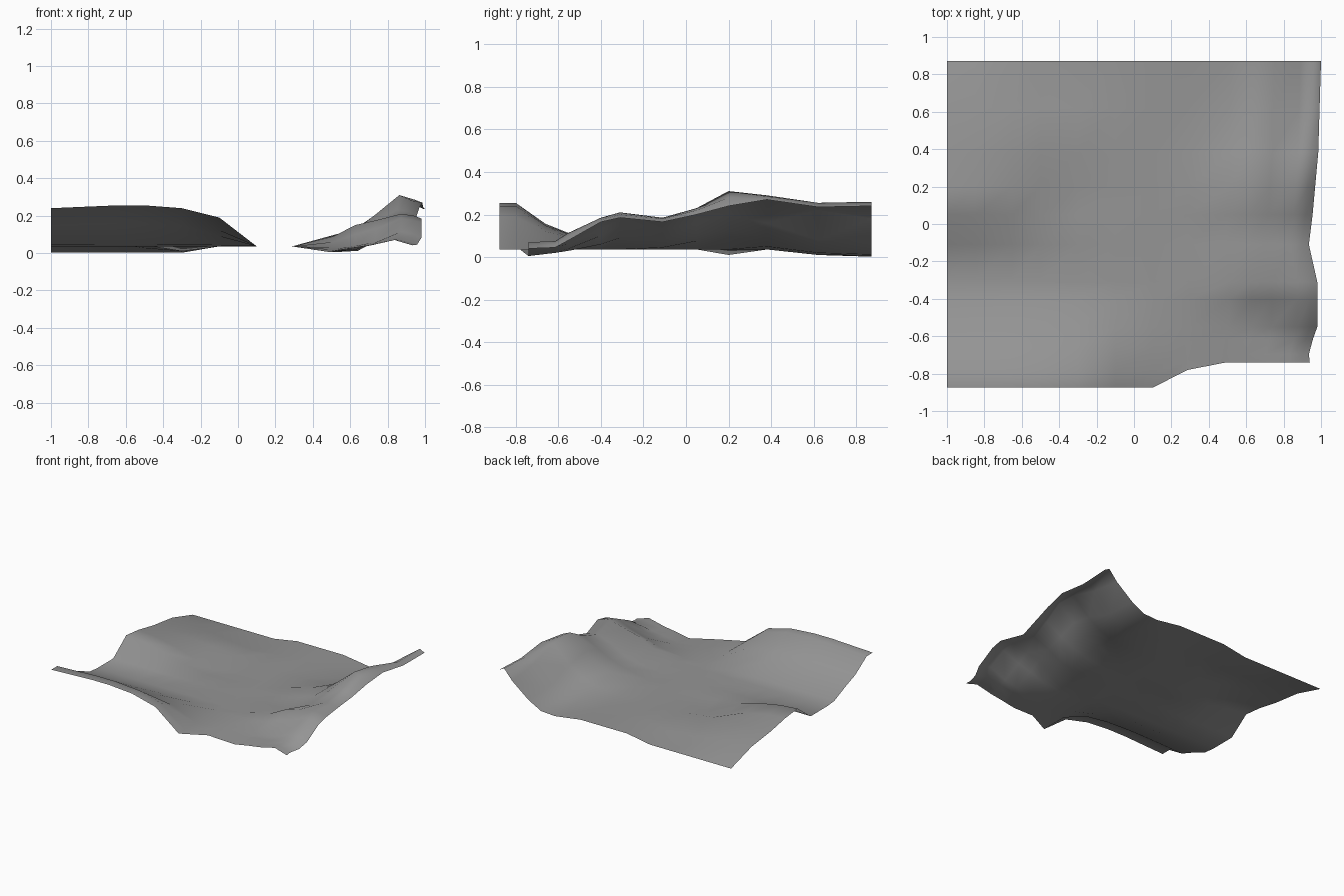
import bpy
import bmesh
import math
from mathutils import Vector

# Remove the default object
default_cube = bpy.data.objects.get("Cube")
if default_cube:
    bpy.data.objects.remove(default_cube, do_unlink=True)

FLOOR = 0.036
FRONT, BACK = -0.875, 0.872


def interpolate(position, points):
    """Piecewise linear curve through (position, value) pairs."""
    if position <= points[0][0]:
        return points[0][1]
    for (start, low), (end, high) in zip(points, points[1:]):
        if position <= end:
            return low + (high - low) * (position - start) / (end - start)
    return points[-1][1]


# Outline curves: the ragged right edge and the cut front corner
right_outline = [(FRONT, .94), (-.8, .935), (-.66, .957), (-.55, .98), (-.31, .98),
                 (-.11, .935), (.05, .955), (.38, .985), (BACK, 1)]
front_outline = [(.1, FRONT), (.3, -.78), (.52, -.74)]

# Front bank: crest height across, and how it falls toward the floor
bank_crest = [(-1, .24), (-.65, .255), (-.5, .255), (-.3, .24), (-.1, .19), (.1, FLOOR)]
bank_falloff = [(FRONT, 1), (-.8, 1), (-.66, .55), (-.55, .35), (-.4, .04), (-.31, 0)]

# Left mound: height along the left edge, and how it fades inward
mound_crest = [(-.11, 0), (.05, .12), (.2, .105), (.38, .07), (.62, .04), (BACK, 0)]
mound_falloff = [(-1, 1), (-.85, .9), (-.65, .6), (-.5, .25), (-.3, 0)]

# Low knoll at the inner end of the mound
knoll_length = [(.2, 0), (.38, .028), (.62, 0)]
knoll_span = [(-.85, 0), (-.5, 1), (-.3, .7), (-.1, 0)]

# Sunken ground: a dip beside the mound, then a second one toward the back
hollow_depth = [(.05, 0), (.2, .026), (.38, 0), (.62, .026), (BACK, .034)]
hollow_span = [(-.3, 1), (-.1, 0)]

# Right hillside: cross-sections from the floor up to the rim
hill_columns = (.3, .52, .64, .75, .89, .96, 1)
hill_sections = {
    FRONT: (FLOOR, .005, .025, .04, .07, .05, .04),
    -.66: (FLOOR, .02, .035, .05, .075, .06, .045),
    -.55: (FLOOR, .03, .04, .06, .115, .1, .08),
    -.4: (FLOOR, .06, .1, .13, .185, .175, .165),
    -.31: (FLOOR, .09, .15, .175, .21, .2, .185),
    -.11: (FLOOR, .045, .075, .13, .185, .18, .165),
    .05: (FLOOR, .075, .11, .16, .23, .22, .2),
    .2: (FLOOR, .095, .125, .2, .31, .28, .24),
    .38: (FLOOR, .05, .095, .16, .29, .285, .27),
    .62: (FLOOR, .01, .02, .08, .22, .255, .235),
    BACK: (FLOOR, .005, .012, .07, .18, .26, .24),
}


def hill_height(x, y):
    """Loft between the hillside cross-sections."""
    along = [(row, interpolate(x, list(zip(hill_columns, heights))))
             for row, heights in hill_sections.items()]
    return interpolate(y, along)


def ground_height(x, y):
    if x > .2:
        return hill_height(x, y)
    bank = (interpolate(x, bank_crest) - FLOOR) * interpolate(y, bank_falloff)
    mound = interpolate(y, mound_crest) * interpolate(x, mound_falloff)
    knoll = interpolate(y, knoll_length) * interpolate(x, knoll_span)
    hollow = interpolate(y, hollow_depth) * interpolate(x, hollow_span)
    # the hollow does not undercut the mound, except along the back
    keep = 1 if y > .8 else 1 - interpolate(x, mound_falloff)
    return FLOOR + bank + mound + knoll - hollow * keep


def ground_point(x, y):
    """Place one grid corner, pulled in to the ragged outline."""
    height = ground_height(x, y)
    edge = interpolate(y, right_outline)
    across = x if x < .1 else .1 + (x - .1) * (edge - .1) / .9
    near = interpolate(x, front_outline)
    pivot = -.55
    depth = y if y > pivot else pivot + (y - pivot) * (near - pivot) / (FRONT - pivot)
    return Vector((across, depth, height))


# Terrain sheet: an uneven grid following the break lines of the slopes
columns = (-1, -.85, -.65, -.5, -.3, -.1, .1) + hill_columns
rows = sorted(list(hill_sections) + [-.8])
mesh = bpy.data.meshes.new("terrain_sheet")
sheet = bmesh.new()
grid = [[sheet.verts.new(ground_point(x, y)) for x in columns] for y in rows]
for near_row, far_row in zip(grid, grid[1:]):
    for i in range(len(columns) - 1):
        sheet.faces.new((near_row[i], near_row[i + 1], far_row[i + 1], far_row[i]))
sheet.normal_update()
sheet.to_mesh(mesh)
sheet.free()

terrain = bpy.data.objects.new("terrain_sheet", mesh)
bpy.context.collection.objects.link(terrain)

# Plain grey ground colour
grey = bpy.data.materials.new("ground_grey")
grey.use_nodes = True
colour = (.3, .3, .3, 1)
grey.diffuse_color = colour
grey.node_tree.nodes["Principled BSDF"].inputs["Base Color"].default_value = colour
mesh.materials.append(grey)

# Smooth rolling shading
bpy.ops.object.select_all(action="DESELECT")
terrain.select_set(True)
bpy.context.view_layer.objects.active = terrain
bpy.ops.object.shade_smooth_by_angle(angle=math.radians(80))
